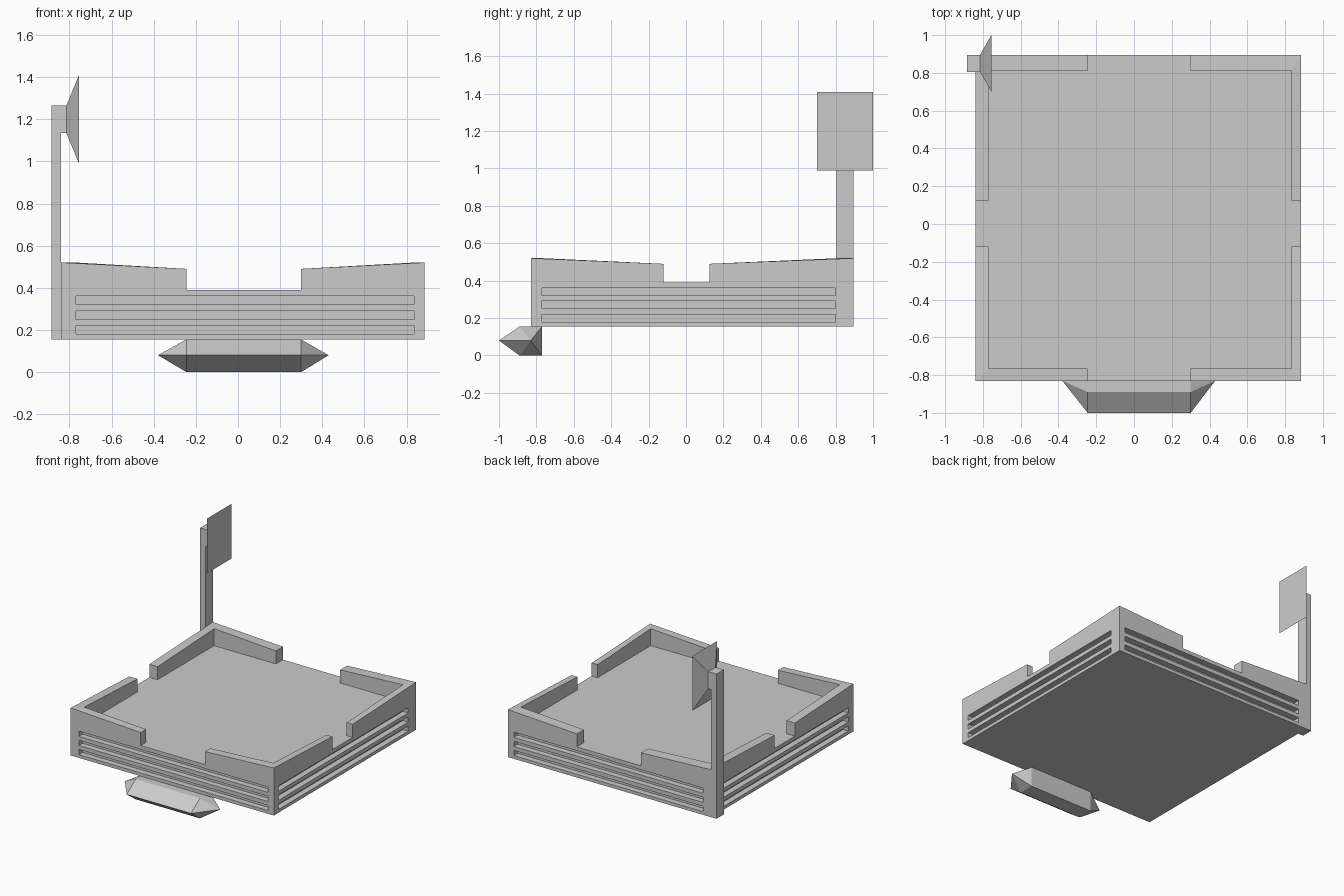
import bpy, bmesh
from mathutils import Vector

if "Cube" in bpy.data.objects:
    bpy.data.objects.remove(bpy.data.objects["Cube"])

# Main dimensions: outer faces, inner parapet faces, openings
X0, X1, Y0, Y1 = -0.84, 0.885, -0.83, 0.895
IX0, IX1, IY0, IY1 = -0.77, 0.835, -0.765, 0.81
GX0, GX1, GY0, GY1 = -0.245, 0.30, -0.12, 0.125
BASE, FLOOR, RIM_LOW, RIM_HIGH = 0.155, 0.39, 0.49, 0.52


def finish(name, bm):
    bmesh.ops.recalc_face_normals(bm, faces=bm.faces)
    mesh = bpy.data.meshes.new(name)
    bm.to_mesh(mesh)
    bm.free()
    obj = bpy.data.objects.new(name, mesh)
    bpy.context.collection.objects.link(obj)
    return obj


def add_box(bm, x0, x1, y0, y1, z0, z1):
    ret = bmesh.ops.create_cube(bm, size=1)
    for v in ret["verts"]:
        v.co = Vector((x1 if v.co.x > 0 else x0,
                       y1 if v.co.y > 0 else y0,
                       z1 if v.co.z > 0 else z0))


def add_loft(bm, lower, upper):
    a = [bm.verts.new(p) for p in lower]
    b = [bm.verts.new(p) for p in upper]
    n = len(a)
    for i in range(n):
        bm.faces.new((a[i], a[(i + 1) % n], b[(i + 1) % n], b[i]))
    return a, b


# Slab with three vent grooves on every side
bm = bmesh.new()
add_box(bm, X0, X1, Y0, Y1, BASE, FLOOR)
platform = finish("platform", bm)

bm = bmesh.new()
D = 0.045
for z in (0.18, 0.25, 0.32):
    for y in (Y0, Y1):
        add_box(bm, IX0, IX1, y - D, y + D, z, z + 0.04)
    for x in (X0, X1):
        add_box(bm, x - D, x + D, -0.77, 0.80, z, z + 0.04)
cutter = finish("groove_cutter", bm)
cutter.hide_render = True

mod = platform.modifiers.new("grooves", 'BOOLEAN')
mod.operation = 'DIFFERENCE'
mod.solver = 'EXACT'
mod.object = cutter
bpy.context.view_layer.objects.active = platform
bpy.ops.object.modifier_apply(modifier=mod.name)
bpy.data.objects.remove(cutter)

# L-shaped corner parapets, rising towards each corner
for xn, ox, ix, gx in (("left", X0, IX0, GX0), ("right", X1, IX1, GX1)):
    for yn, oy, iy, gy in (("front", Y0, IY0, GY0), ("back", Y1, IY1, GY1)):
        bm = bmesh.new()
        plan = [(gx, oy), (ox, oy), (ox, gy), (ix, gy), (ix, iy), (gx, iy)]
        tops = [RIM_LOW, RIM_HIGH, RIM_LOW, RIM_LOW, RIM_HIGH, RIM_LOW]
        a, b = add_loft(bm, [(x, y, FLOOR) for x, y in plan],
                        [(x, y, z) for (x, y), z in zip(plan, tops)])
        bm.faces.new((b[0], b[1], b[4], b[5]))
        bm.faces.new((b[1], b[2], b[3], b[4]))
        bm.faces.new(a)
        finish(f"{yn}_{xn}_parapet", bm)

# Corner post with a short arm at the top
bm = bmesh.new()
prof = [(-0.885, BASE), (-0.84, BASE), (-0.84, 1.135),
        (-0.815, 1.135), (-0.815, 1.265), (-0.885, 1.265)]
a, b = add_loft(bm, [(x, 0.805, z) for x, z in prof], [(x, 0.895, z) for x, z in prof])
bm.faces.new(a)
bm.faces.new(b)
finish("post", bm)


# Flared panel on the arm
def rect(x, y0, y1, z0, z1):
    return [(x, y0, z0), (x, y1, z0), (x, y1, z1), (x, y0, z1)]


bm = bmesh.new()
a, b = add_loft(bm, rect(-0.815, 0.805, 0.895, 1.135, 1.265),
                rect(-0.755, 0.70, 1.0, 0.99, 1.41))
bm.faces.new(a)
bm.faces.new(b)
finish("flared_panel", bm)

# Front bumper: wedge prism with pointed ends
bm = bmesh.new()
prof = [(-1.0, 0.08), (-0.89, BASE), (-0.77, BASE), (-0.77, 0), (-0.89, 0)]
a, b = add_loft(bm, [(GX0, y, z) for y, z in prof], [(GX1, y, z) for y, z in prof])
for ring, tip_x in ((a, -0.38), (b, 0.43)):
    tip = bm.verts.new((tip_x, -0.83, 0.08))
    for i in range(5):
        bm.faces.new((ring[i], ring[(i + 1) % 5], tip))
finish("front_bumper", bm)
